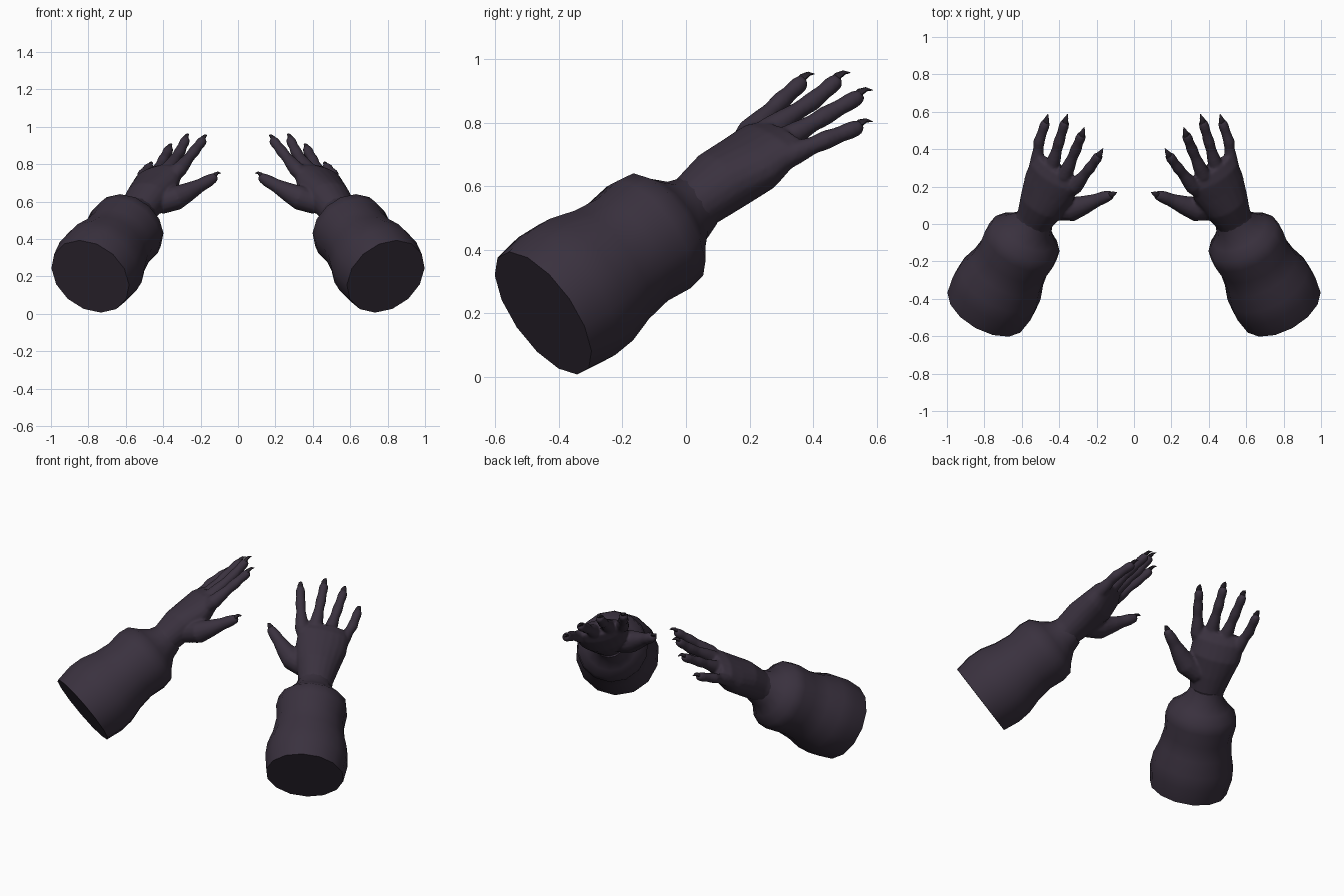
import bpy, bmesh, math
from mathutils import Vector

cube = bpy.data.objects.get("Cube")
if cube:
    bpy.data.objects.remove(cube)


def material(name, rgb):
    m = bpy.data.materials.new(name)
    m.use_nodes = True
    m.diffuse_color = (*rgb, 1)
    bsdf = m.node_tree.nodes["Principled BSDF"]
    bsdf.inputs["Base Color"].default_value = (*rgb, 1)
    bsdf.inputs["Roughness"].default_value = 0.8
    return m


SKIN = material("dark plum", (0.042, 0.031, 0.049))
CLAW = material("claw black", (0.022, 0.017, 0.025))
ACROSS = Vector((0.8, 0.58, -0.18))     # width direction of the palm


def loft(bm, points, radii, sides):
    """Closed tube through points; radii are (half width, half thickness)."""
    points = [Vector(p) for p in points]
    rings = []
    for i, (p, (a, b)) in enumerate(zip(points, radii)):
        t = (points[min(i + 1, len(points) - 1)] - points[max(i - 1, 0)]).normalized()
        w = (ACROSS - t * ACROSS.dot(t)).normalized()
        n = w.cross(t)
        angles = [2 * math.pi * k / sides for k in range(sides)]
        rings.append([bm.verts.new(p + w * a * math.cos(q) + n * b * math.sin(q)) for q in angles])
    for r, s in zip(rings, rings[1:]):
        for k in range(sides):
            j = (k + 1) % sides
            bm.faces.new((r[k], r[j], s[j], s[k]))
    bm.faces.new(rings[0][::-1])
    bm.faces.new(rings[-1])


def finish(bm, name, side, mat):
    for v in bm.verts:
        v.co.x *= side
    bmesh.ops.recalc_face_normals(bm, faces=bm.faces)
    me = bpy.data.meshes.new(name)
    bm.to_mesh(me)
    bm.free()
    me.materials.append(mat)
    me.shade_smooth()
    me.set_sharp_from_angle(angle=math.radians(45))
    ob = bpy.data.objects.new(name, me)
    bpy.context.collection.objects.link(ob)
    return ob


# Sleeve: axis start, direction, and (distance, radius) profile
START = Vector((0.79, -0.45, 0.2))
AXIS = Vector((-0.41, 0.74, 0.53)).normalized()
SLEEVE = [(0, 0.228), (0.1, 0.243), (0.18, 0.238), (0.27, 0.212), (0.36, 0.2),
          (0.45, 0.21), (0.51, 0.2), (0.55, 0.155), (0.6, 0.112), (0.66, 0.092)]

# Palm: centre, half width, half thickness
PALM = [((0.585, -0.06, 0.48), 0.09, 0.09), ((0.53, 0.03, 0.55), 0.102, 0.09),
        ((0.49, 0.11, 0.615), 0.128, 0.1), ((0.45, 0.2, 0.672), 0.15, 0.092),
        ((0.425, 0.265, 0.732), 0.15, 0.07), ((0.41, 0.3, 0.765), 0.12, 0.04)]

# Thumb: centre, radius
THUMB = [((0.42, 0.08, 0.59), 0.06), ((0.33, 0.08, 0.62), 0.066), ((0.27, 0.1, 0.65), 0.052),
         ((0.2, 0.127, 0.688), 0.036), ((0.16, 0.143, 0.71), 0.034),
         ((0.125, 0.155, 0.73), 0.026), ((0.115, 0.158, 0.736), 0.015)]

# Fingers: knuckle, middle joint, end, claw tip
FINGERS = {
    "index": ((0.315, 0.2, 0.77), (0.235, 0.3, 0.868), (0.185, 0.37, 0.932), (0.165, 0.405, 0.953)),
    "middle": ((0.37, 0.26, 0.775), (0.31, 0.4, 0.868), (0.278, 0.48, 0.936), (0.265, 0.518, 0.957)),
    "ring": ((0.44, 0.3, 0.74), (0.4, 0.44, 0.822), (0.367, 0.55, 0.885), (0.355, 0.588, 0.902)),
    "little": ((0.52, 0.31, 0.69), (0.508, 0.44, 0.745), (0.47, 0.55, 0.788), (0.46, 0.588, 0.803)),
}
# Finger thickness: place along the finger (0 knuckle, 1 joint, 2 end), radius
SWELL = [(-0.3, 0.03), (0, 0.042), (0.35, 0.036), (0.7, 0.028), (1, 0.031),
         (1.4, 0.026), (1.75, 0.028), (1.95, 0.024), (2.05, 0.013)]


def along(a, b, c, t):
    return a.lerp(b, t) if t < 1 else b.lerp(c, t - 1)


def claw(end, tip, name, side):
    """Short nail that rises from the fingertip and hooks over at its point."""
    end, tip = Vector(end), Vector(tip)
    up = Vector((0, 0, 1))
    root = end - (tip - end) * 0.35 + up * 0.006
    mid = end.lerp(tip, 0.45) + up * 0.012
    bm = bmesh.new()
    loft(bm, [root, end + up * 0.012, mid, tip],
         [(0.017, 0.011), (0.017, 0.01), (0.011, 0.007), (0.001, 0.001)], 8)
    finish(bm, name, side, CLAW)


for side, label in ((1, "left"), (-1, "right")):
    # Sleeve
    bm = bmesh.new()
    loft(bm, [START + AXIS * d for d, r in SLEEVE], [(r, r) for d, r in SLEEVE], 14)
    finish(bm, label + "_sleeve", side, SKIN)

    # Hand: palm, thumb and fingers fused into one skin
    bm = bmesh.new()
    loft(bm, [p for p, a, b in PALM], [(a, b) for p, a, b in PALM], 20)
    loft(bm, [p for p, r in THUMB], [(r, r) for p, r in THUMB], 14)
    for name, path in FINGERS.items():
        a, b, c, tip = [Vector(p) for p in path]
        loft(bm, [along(a, b, c, t) for t, r in SWELL], [(r, r) for t, r in SWELL], 12)
        claw(c, tip, f"{label}_{name}_claw", side)
    claw((0.12, 0.157, 0.735), (0.09, 0.17, 0.752), label + "_thumb_claw", side)
    hand = finish(bm, label + "_hand", side, SKIN)
    fuse = hand.modifiers.new("fuse", 'REMESH')
    fuse.mode = 'VOXEL'
    fuse.voxel_size = 0.008
    fuse.use_smooth_shade = True
    soften = hand.modifiers.new("soften", 'SMOOTH')
    soften.factor = 0.5
    soften.iterations = 5
